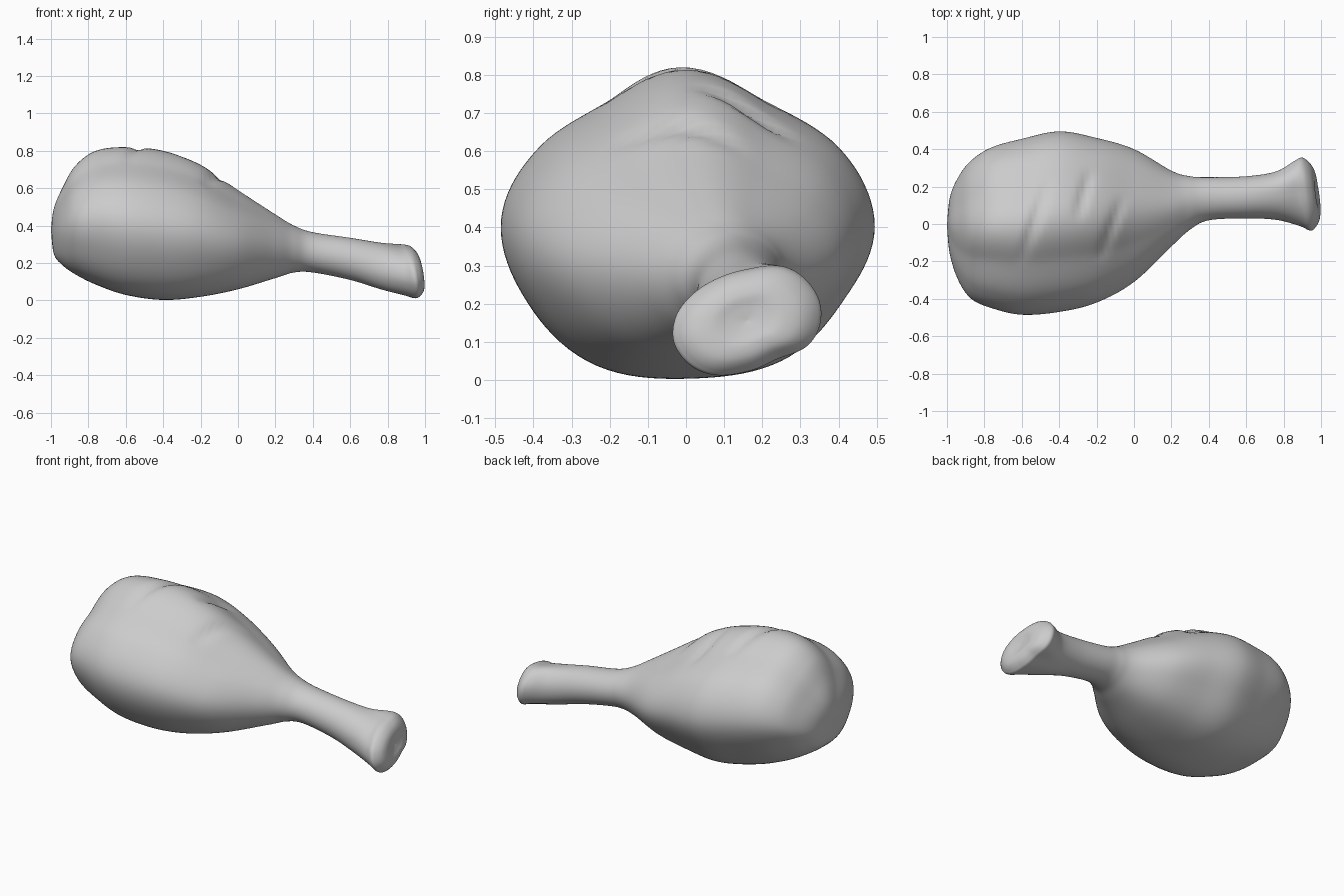
import bpy, bmesh, math
from mathutils import Vector

cube = bpy.data.objects.get("Cube")
if cube:
    bpy.data.objects.remove(cube, do_unlink=True)

RINGS_PER_STEP, SIDES = 8, 112

# Stations along the drumstick: x, y low, y high, z low, z high,
# section shape (-1 meat, 0 round shank, 1 knuckle), end tilt
STATIONS = [
    (-1.0, -.01, -.01, .38, .38, -.8, 0),
    (-.985, -.16, .14, .25, .49, -.9, 0),
    (-.94, -.30, .25, .19, .60, -1.1, 0),
    (-.87, -.40, .34, .14, .72, -1.2, 0),
    (-.76, -.45, .41, .085, .80, -1.1, 0),
    (-.6, -.485, .455, .03, .82, -1, 0),
    (-.4, -.47, .495, .003, .80, -1, 0),
    (-.2, -.42, .46, .02, .725, -1, 0),
    (0, -.31, .40, .06, .59, -.8, 0),
    (.2, -.12, .285, .12, .46, -.4, 0),
    (.3, -.03, .255, .15, .40, -.1, 0),
    (.4, .02, .25, .15, .365, 0, 0),
    (.6, .03, .255, .11, .335, .1, 0),
    (.76, .022, .28, .06, .31, .5, .2),
    (.87, -.01, .335, .028, .302, 1, .7),
    (.918, -.035, .355, .012, .299, 1, 1),
    (.947, -.018, .338, .024, .29, 1, 1),
    (.971, .018, .302, .051, .263, 1, 1),
    (.98, .064, .256, .086, .229, 1, 1),
    (.975, .112, .208, .121, .193, 1, 1),
    (.97, .16, .16, .156, .156, 1, 1),
]

# Section radii, one every 30 degrees
MEAT = [1, .96, .9, 1, .87, .92, 1, 1.01, 1.05, 1, 1.01, .96]
KNUCKLE = [1, 1.05, 1.07, .9, .84, .87, .98, 1.1, 1.13, .95, .83, .95]

# Skin folds on top: start, end, depth
FOLDS = [
    ((-.45, .25), (-.61, -.22), .02),
    ((-.23, .30), (-.31, .01), .022),
    ((-.05, .17), (-.19, -.21), .02),
]


def spline(a, b, c, d, t):
    return b + .5 * t * (c - a + t * (2*a - 5*b + 4*c - d + t * (3*(b - c) + d - a)))


def radius(table, angle):
    f = angle / (2 * math.pi) * len(table)
    i = int(f)
    return spline(*(table[(i + k) % len(table)] for k in (-1, 0, 1, 2)), f - i)


def section(shape):
    """Outline scaled to fill the square from -1 to 1."""
    table = MEAT if shape < 0 else KNUCKLE
    pts = []
    for s in range(SIDES):
        a = 2 * math.pi * s / SIDES
        r = 1 + abs(shape) * (radius(table, a) - 1)
        pts.append((r * math.cos(a), r * math.sin(a)))
    lows = [min(p[k] for p in pts) for k in (0, 1)]
    highs = [max(p[k] for p in pts) for k in (0, 1)]
    return [[2 * (p[k] - lows[k]) / (highs[k] - lows[k]) - 1 for k in (0, 1)] for p in pts]


def fold_depth(x, y):
    total = 0
    for start, end, depth in FOLDS:
        a, b, p = Vector(start), Vector(end), Vector((x, y))
        t = (p - a).dot(b - a) / (b - a).length_squared
        if 0 < t < 1:
            side = (p - a).cross(b - a) / (b - a).length
            total += depth * math.sin(math.pi * t) * math.exp(-(side / .025) ** 2)
    return total


def station_at(f):
    i = min(int(f), len(STATIONS) - 2)
    rows = [STATIONS[max(0, min(len(STATIONS) - 1, i + k))] for k in (-1, 0, 1, 2)]
    return [spline(*column, f - i) for column in zip(*rows)]


# Loft the meat, shank and knuckle as one continuous skin
bm = bmesh.new()
rings = []
steps = (len(STATIONS) - 1) * RINGS_PER_STEP
for n in range(1, steps):
    x, y0, y1, z0, z1, shape, tilt = station_at(n / RINGS_PER_STEP)
    ring = []
    for u, v in section(shape):
        y = (y0 + y1) / 2 + u * (y1 - y0) / 2
        z = (z0 + z1) / 2 + v * (z1 - z0) / 2
        px = x - tilt * (.1 * (y - .16) + .15 * (z - .156))
        if v > 0:
            z -= fold_depth(px, y) * min(1, 2 * v)
        ring.append(bm.verts.new((px, y, z)))
    rings.append(ring)

for a, b in zip(rings, rings[1:]):
    for s in range(SIDES):
        t = (s + 1) % SIDES
        bm.faces.new((a[s], a[t], b[t], b[s]))

# Close both rounded ends
for ring, row in ((rings[0], STATIONS[0]), (rings[-1], STATIONS[-1])):
    tip = bm.verts.new((row[0], row[1], row[3]))
    for s in range(SIDES):
        bm.faces.new((ring[s], ring[(s + 1) % SIDES], tip))
bmesh.ops.recalc_face_normals(bm, faces=bm.faces)

mesh = bpy.data.meshes.new("drumstick")
bm.to_mesh(mesh)
bm.free()
mesh.shade_smooth()
drumstick = bpy.data.objects.new("drumstick", mesh)
bpy.context.collection.objects.link(drumstick)

# Plain grey surface
grey = bpy.data.materials.new("plain grey")
grey.use_nodes = True
colour = (.6, .6, .6, 1)
grey.diffuse_color = colour
grey.node_tree.nodes["Principled BSDF"].inputs["Base Color"].default_value = colour
mesh.materials.append(grey)
